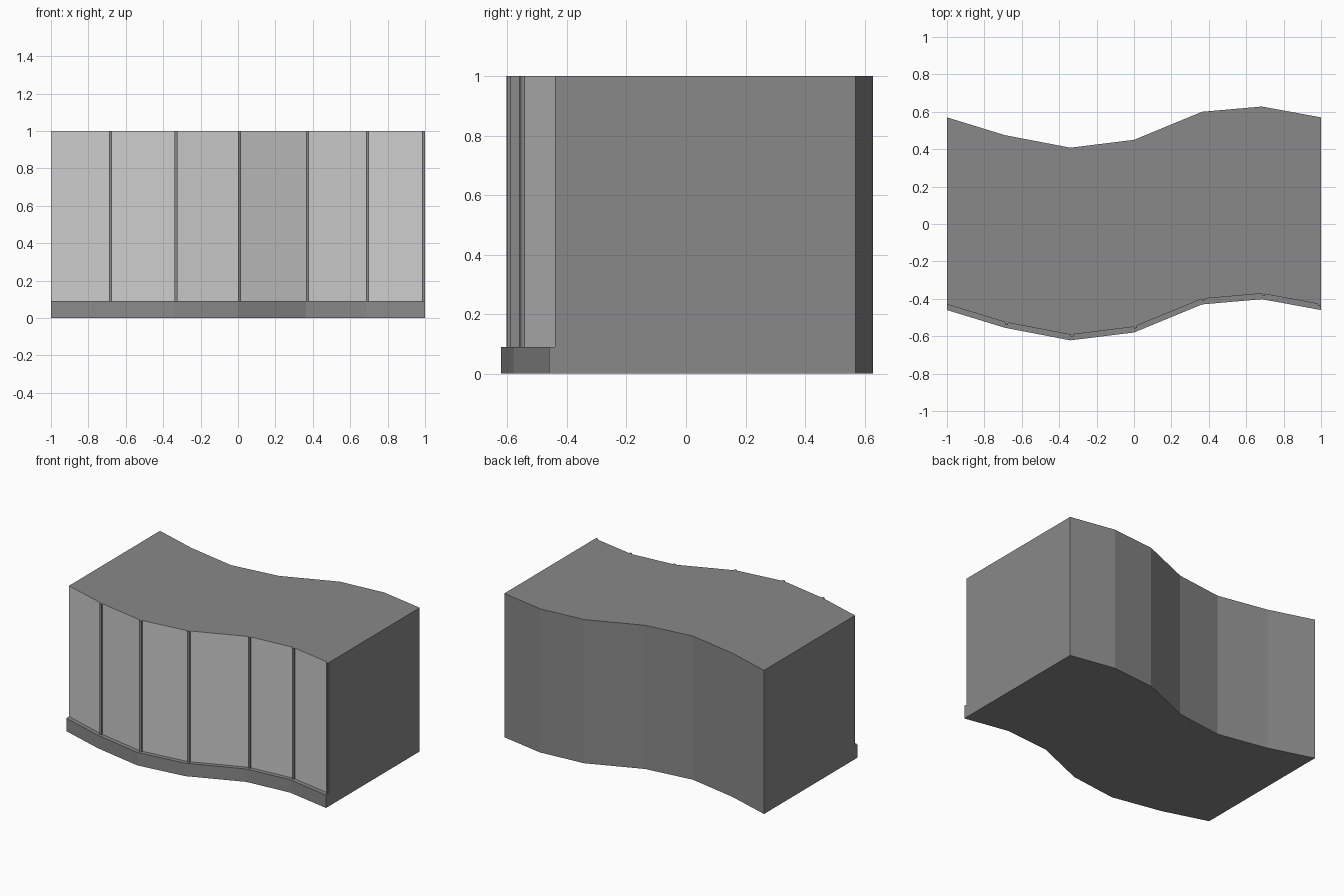
import bpy, bmesh

if "Cube" in bpy.data.objects:
    bpy.data.objects.remove(bpy.data.objects["Cube"])

# Wavy back edge seen from above (x, y); the front runs parallel to it
WAVE = [(-1, .57), (-.69, .475), (-.34, .408), (0, .45), (.364, .60), (.684, .628), (1, .57)]
DEPTH = 1.0
H, PLINTH_H = 1.0, .09


def material(name, v):
    m = bpy.data.materials.new(name)
    m.diffuse_color = (v, v, v, 1)
    m.use_nodes = True
    m.node_tree.nodes["Principled BSDF"].inputs["Base Color"].default_value = m.diffuse_color
    return m


dark = material("dark_grey", .25)
light = material("light_grey", .6)


def wave_y(x):
    for (x0, y0), (x1, y1) in zip(WAVE, WAVE[1:]):
        if x <= x1:
            return y0 + (y1 - y0) * (x - x0) / (x1 - x0)
    return WAVE[-1][1]


def prism(name, outline, z0, z1, light_front=0):
    """Extrude a plan outline upward; the first light_front sides are light."""
    bm = bmesh.new()
    lo = [bm.verts.new((x, y, z0)) for x, y in outline]
    hi = [bm.verts.new((x, y, z1)) for x, y in outline]
    n = len(outline)
    bm.faces.new(lo[::-1])
    bm.faces.new(hi)
    for i in range(n):
        j = (i + 1) % n
        f = bm.faces.new((lo[i], lo[j], hi[j], hi[i]))
        f.material_index = int(i < light_front)
    me = bpy.data.meshes.new(name)
    me.materials.append(dark)
    me.materials.append(light)
    bm.to_mesh(me)
    bm.free()
    ob = bpy.data.objects.new(name, me)
    bpy.context.collection.objects.link(ob)
    return ob


def ribbon(xs, front, back):
    """Plan outline between two offsets of the wave, front edge first."""
    return [(x, wave_y(x) + front) for x in xs] + [(x, wave_y(x) + back) for x in reversed(xs)]


xs = [p[0] for p in WAVE]

# Cabinet body with light door fronts above the plinth
prism("cabinet_body", ribbon(xs, -DEPTH, 0), PLINTH_H, H, len(xs) - 1)

# Dark base: fills the foot of the body and sticks out as the plinth
prism("plinth", ribbon(xs, -DEPTH - .03, 0), 0, PLINTH_H)

# Slim full-height handle strip at the right end of each door
for i, x in enumerate(xs[1:]):
    x0 = min(x, .983)
    prism(f"handle_strip_{i + 1}", ribbon([x0, x0 + .016], -DEPTH - .011, -DEPTH + .005), PLINTH_H, H)
